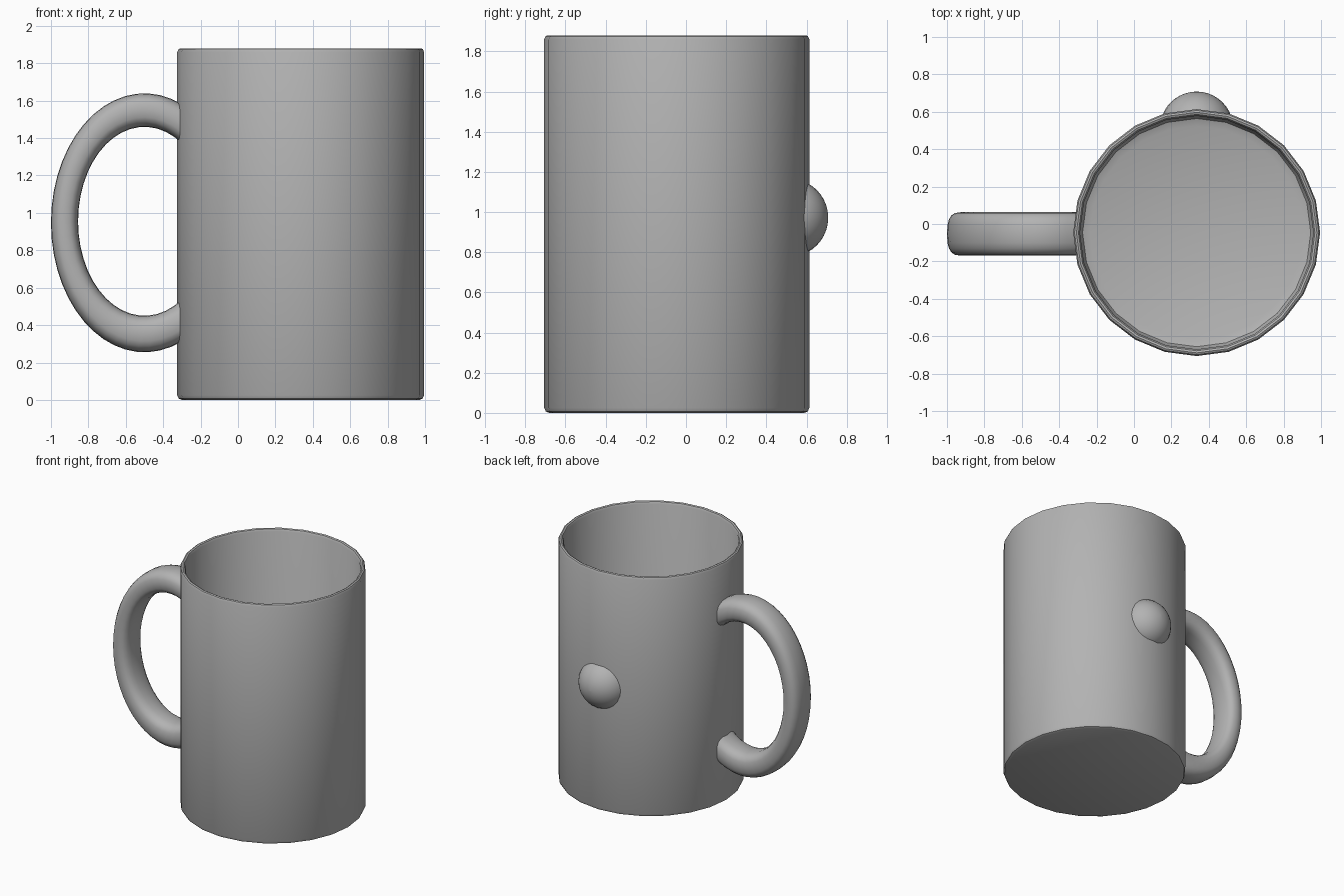
import bpy, bmesh
from math import sin, cos, pi, radians, copysign

cube = bpy.data.objects.get("Cube")
if cube:
    bpy.data.objects.remove(cube, do_unlink=True)

grey = bpy.data.materials.new("plain grey")
grey.use_nodes = True
grey.diffuse_color = (0.45, 0.45, 0.45, 1)
grey.node_tree.nodes["Principled BSDF"].inputs["Base Color"].default_value = (0.45, 0.45, 0.45, 1)

CX, CY, SIDES = 0.335, -0.046, 24


def loft(name, rings, cap_start=True, cap_end=True, angle=35):
    """Skin a list of closed rings of points and shade the result."""
    bm = bmesh.new()
    loops = [[bm.verts.new(p) for p in ring] for ring in rings]
    n = len(loops[0])
    for a, b in zip(loops, loops[1:]):
        for i in range(n):
            j = (i + 1) % n
            bm.faces.new((a[i], a[j], b[j], b[i]))
    if cap_start:
        bm.faces.new(loops[0][::-1])
    if cap_end:
        bm.faces.new(loops[-1])
    bmesh.ops.recalc_face_normals(bm, faces=bm.faces)
    mesh = bpy.data.meshes.new(name)
    bm.to_mesh(mesh)
    bm.free()
    mesh.materials.append(grey)
    obj = bpy.data.objects.new(name, mesh)
    bpy.context.collection.objects.link(obj)
    bpy.ops.object.select_all(action='DESELECT')
    obj.select_set(True)
    bpy.context.view_layer.objects.active = obj
    bpy.ops.object.shade_smooth_by_angle(angle=radians(angle))
    return obj


def circle(r, z):
    return [(CX + r * cos(2 * pi * i / SIDES), CY + r * sin(2 * pi * i / SIDES), z)
            for i in range(SIDES)]


# Mug body: rounded foot, straight wall, rounded rim, hollow inside
profile = [(0.635, 0), (0.652, 0.007), (0.66, 0.025), (0.66, 1.86), (0.653, 1.875),
           (0.643, 1.88), (0.632, 1.875), (0.624, 1.86), (0.624, 0.09),
           (0.61, 0.06), (0.57, 0.045)]
loft("mug_body", [circle(r, z) for r, z in profile])

# Handle: rounded section spanning an outer and an inner ellipse
STEPS, POINTS = 32, 20


def soft(v):
    return copysign(abs(v) ** 0.75, v)


def handle_ring(k):
    t_out = pi + radians(113.6) * k
    t_in = pi + radians(124.3) * k
    ox, oz = -0.5 + 0.5 * cos(t_out), 0.947 - 0.692 * sin(t_out)
    ix, iz = -0.5 + 0.355 * cos(t_in), 0.955 - 0.505 * sin(t_in)
    ring = []
    for i in range(POINTS):
        a = 2 * pi * i / POINTS
        f = 0.5 + 0.5 * soft(cos(a))
        ring.append((ix + (ox - ix) * f, -0.053 + 0.116 * soft(sin(a)), iz + (oz - iz) * f))
    return ring


loft("handle", [handle_ring(2 * s / STEPS - 1) for s in range(STEPS + 1)], angle=60)

# Round knob on the back: a spherical cap seated in the wall
R, KY, KZ = 0.196, 0.512, 0.972
knob = []
for s in range(9):
    lat = radians(20 + 69 * s / 8)
    knob.append([(CX + R * cos(lat) * cos(2 * pi * i / 24), KY + R * sin(lat),
                  KZ + R * cos(lat) * sin(2 * pi * i / 24)) for i in range(24)])
loft("back_knob", knob, angle=60)
